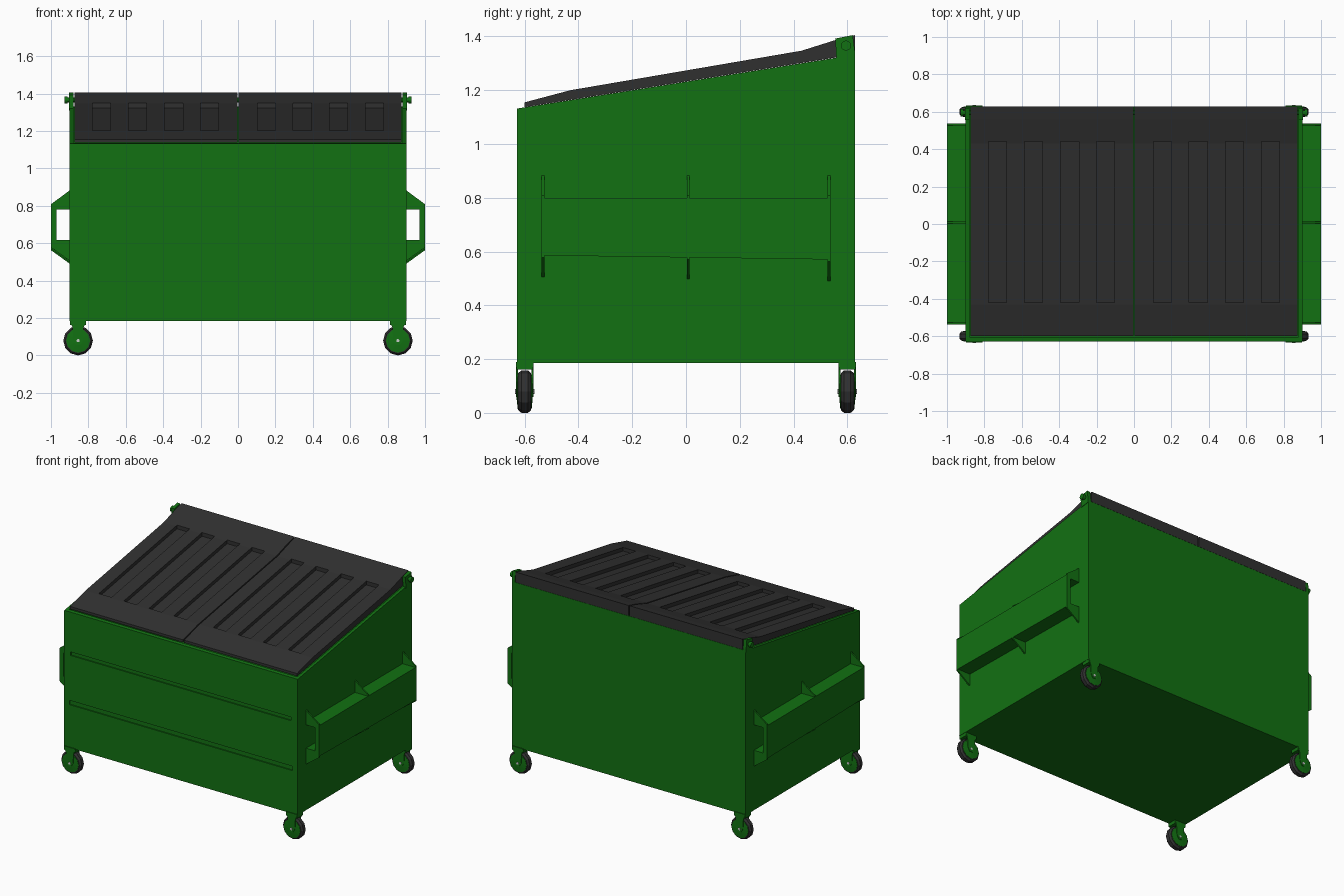
import bpy, bmesh, math
from mathutils import Vector

if "Cube" in bpy.data.objects:
    bpy.data.objects.remove(bpy.data.objects["Cube"])


def material(name, color):
    m = bpy.data.materials.new(name)
    m.diffuse_color = (*color, 1)
    m.use_nodes = True
    m.node_tree.nodes["Principled BSDF"].inputs["Base Color"].default_value = m.diffuse_color
    return m


GREEN = material("green_paint", (0.006, 0.165, 0.006))
BLACK = material("black_plastic", (0.03, 0.03, 0.03))


def finish(name, bm, mat):
    bmesh.ops.recalc_face_normals(bm, faces=bm.faces)
    mesh = bpy.data.meshes.new(name)
    bm.to_mesh(mesh)
    bm.free()
    if mat:
        mesh.materials.append(mat)
    ob = bpy.data.objects.new(name, mesh)
    bpy.context.collection.objects.link(ob)
    return ob


def prism(name, profile, axis, a, b, mat):
    """Extrude a profile along X (points are y,z) or Y (points are x,z)."""
    bm = bmesh.new()
    put = (lambda p, t: (t, *p)) if axis == 'X' else (lambda p, t: (p[0], t, p[1]))
    face = bm.faces.new([bm.verts.new(put(p, a)) for p in profile])
    res = bmesh.ops.extrude_face_region(bm, geom=[face])
    move = Vector((b - a, 0, 0)) if axis == 'X' else Vector((0, b - a, 0))
    bmesh.ops.translate(bm, vec=move,
                        verts=[v for v in res['geom'] if isinstance(v, bmesh.types.BMVert)])
    return finish(name, bm, mat)


def rect(a, b, c, d):
    return [(a, c), (b, c), (b, d), (a, d)]


def lathe(name, profile, center, axis, sides, mat):
    """Spin (radius, offset) points about X or Y, capping both ends."""
    bm = bmesh.new()
    rings = []
    for r, o in profile:
        ring = []
        for i in range(sides):
            t = 2 * math.pi * i / sides
            u, w = r * math.cos(t), r * math.sin(t)
            p = (o, u, w) if axis == 'X' else (u, o, w)
            ring.append(bm.verts.new(Vector(center) + Vector(p)))
        rings.append(ring)
    for r0, r1 in zip(rings, rings[1:]):
        for i in range(sides):
            j = (i + 1) % sides
            bm.faces.new((r0[i], r0[j], r1[j], r1[i]))
    bm.faces.new(rings[0])
    bm.faces.new(rings[-1])
    return finish(name, bm, mat)


def cut(ob, cutters):
    for c in cutters:
        c.hide_render = True
        mod = ob.modifiers.new("cut", 'BOOLEAN')
        mod.operation, mod.solver, mod.object = 'DIFFERENCE', 'EXACT', c
        bpy.context.view_layer.objects.active = ob
        bpy.ops.object.modifier_apply(modifier=mod.name)
        bpy.data.objects.remove(c)


# Hollow bin with sloping rim and two shallow creases across the front
body = prism("bin_body", [(-.628, .185), (.628, .185), (.628, 1.332), (-.628, 1.132)],
             'X', -.9, .9, GREEN)
cut(body, [
    prism("cavity", [(-.605, .21), (.605, .21), (.605, 1.6), (-.605, 1.6)], 'X', -.88, .88, GREEN),
    prism("upper_crease", rect(-.65, -.62, .83, .855), 'X', -.85, .85, GREEN),
    prism("lower_crease", rect(-.65, -.62, .485, .515), 'X', -.86, .86, GREEN)])

# Two lids with four long recesses each
lid_profile = [(-.6, 1.137), (-.6, 1.155), (-.43, 1.2), (.43, 1.347),
               (.56, 1.388), (.628, 1.405), (.628, 1.333)]
recess = [(-.42, 1.177), (.44, 1.324), (.44, 1.42), (-.42, 1.3)]
for s, side in ((-1, "left"), (1, "right")):
    lid = prism(side + "_lid", lid_profile, 'X', s * .004, s * .875, BLACK)
    cut(lid, [prism("recess", recess, 'X', s * x - .049, s * x + .049, BLACK)
              for x in (.152, .343, .537, .73)])

# Hinge rod with end caps, held by an ear at each back corner
lathe("hinge_rod", [(.019, -.928), (.019, -.912), (.013, -.912), (.013, .912),
                    (.019, .912), (.019, .928)], (0, .595, 1.366), 'X', 12, GREEN)
for s, side in ((-1, "left"), (1, "right")):
    prism(side + "_hinge_ear", [(.56, 1.31), (.628, 1.32), (.628, 1.345), (.62, 1.405), (.555, 1.392)],
          'X', s * .88, s * .903, GREEN)

# Fork pockets: C-shaped channel with triangular gussets, underside slightly tilted
for s, side in ((-1, "left"), (1, "right")):
    channel = [(.9, .80), (1, .80), (1, .578), (.9, .578), (.9, .61), (.97, .61), (.97, .78), (.9, .78)]
    parts = [prism(side + "_fork_pocket", [(s * x, z) for x, z in channel], 'Y', -.537, .537, GREEN)]
    for y in (-.532, .008, .532):
        for tri in ([(.9, .80), (1, .80), (1, .808), (.9, .882)],
                    [(.9, .578), (1, .578), (1, .57), (.9, .498)]):
            parts.append(prism(side + "_pocket_gusset", [(s * x, z) for x, z in tri],
                               'Y', y - .005, y + .005, GREEN))
    for ob in parts:
        for v in ob.data.vertices:
            if v.co.z < .7:
                v.co.z -= .014 * v.co.y

# Casters: tyre, rim, axle and forked bracket under each corner
for sx in (-1, 1):
    for sy in (-1, 1):
        name = ("front" if sy < 0 else "back") + ("_left" if sx < 0 else "_right")
        x, y, z = sx * .855, sy * .6, .079
        lathe(name + "_tyre", [(.055, -.024), (.069, -.024), (.079, -.012), (.079, .012),
                               (.069, .024), (.055, .024)], (x, y, z), 'Y', 12, BLACK)
        lathe(name + "_rim", [(.025, -.03), (.064, -.026), (.064, .026), (.025, .03)],
              (x, y, z), 'Y', 12, GREEN)
        lathe(name + "_axle", [(.009, -.036), (.009, .036)], (x, y, z), 'Y', 8, None)
        prism(name + "_caster_plate", rect(x - .043, x + .043, .162, .19), 'Y', y - .031, y + .031, GREEN)
        fork = [(-.044, .19), (.044, .19), (.03, .15), (.026, .085), (.012, .06),
                (-.012, .06), (-.026, .085), (-.03, .15)]
        for k in (-1, 1):
            prism(name + "_caster_fork", [(x + u, w) for u, w in fork],
                  'Y', y + k * .025, y + k * .033, GREEN)
